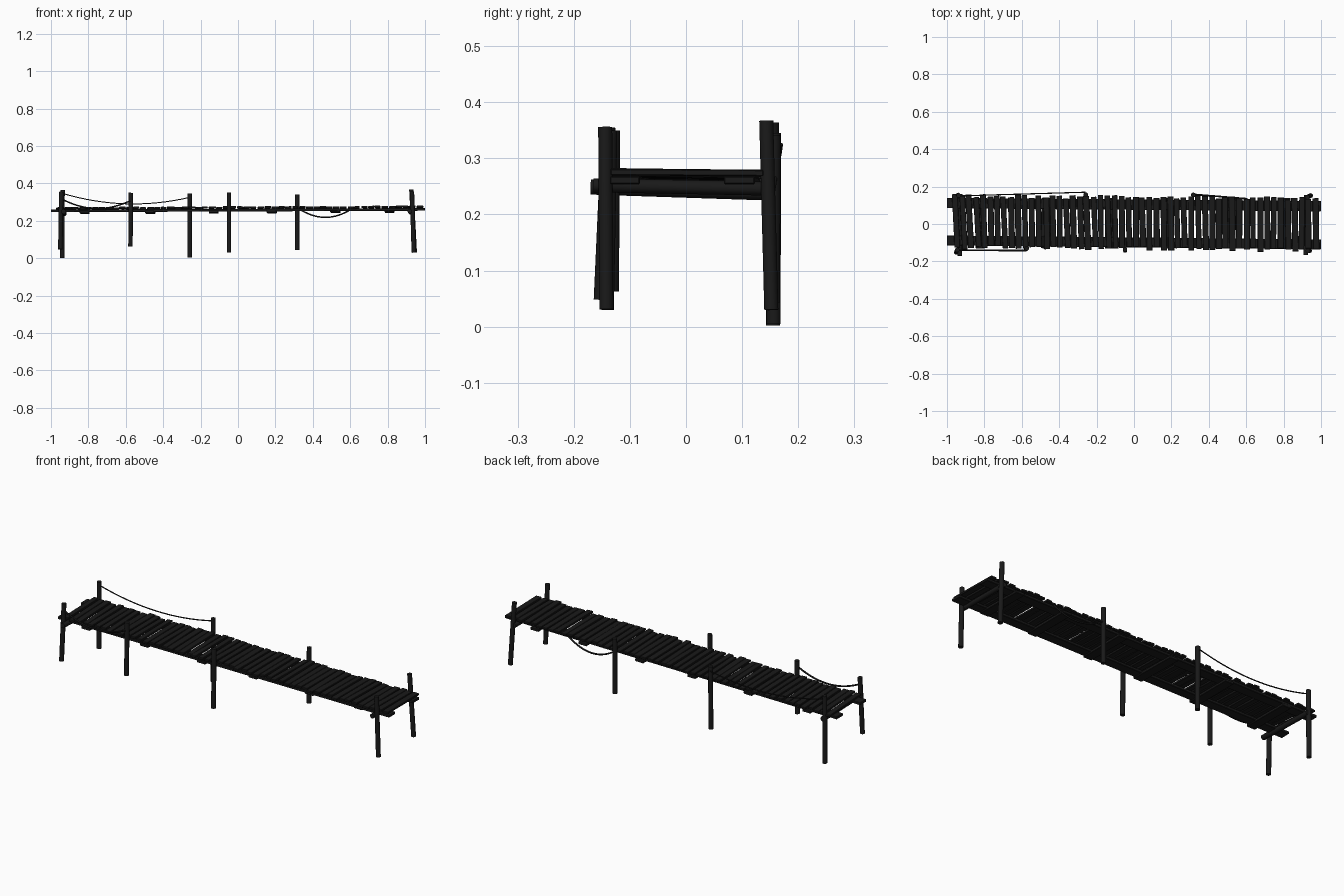
import bpy, math, random
from mathutils import Vector, Matrix

if "Cube" in bpy.data.objects:
    bpy.data.objects.remove(bpy.data.objects["Cube"])

random.seed(4)
R = random.uniform

mat = bpy.data.materials.new("dark_wood")
mat.diffuse_color = (0.01, 0.01, 0.01, 1)
mat.use_nodes = True
mat.node_tree.nodes["Principled BSDF"].inputs["Base Color"].default_value = mat.diffuse_color


def deck_z(x):
    # deck rises slightly from left to right
    return 0.2605 + 0.004 * x


def box(name, centre, size, rot=(0, 0, 0), bevel=0.0):
    bpy.ops.mesh.primitive_cube_add(size=1, location=centre, rotation=rot)
    ob = bpy.context.object
    ob.name = name
    ob.scale = size
    bpy.ops.object.transform_apply(location=False, rotation=False, scale=True)
    if bevel:
        b = ob.modifiers.new("worn_edges", 'BEVEL')
        b.width = bevel
        b.segments = 1
    ob.data.materials.append(mat)
    return ob


def pole(name, a, b, radius):
    a, b = Vector(a), Vector(b)
    d = b - a
    bpy.ops.mesh.primitive_cylinder_add(vertices=10, radius=radius, depth=d.length)
    ob = bpy.context.object
    ob.name = name
    ob.matrix_world = (Matrix.Translation((a + b) / 2)
                       @ Vector((0, 0, 1)).rotation_difference(d).to_matrix().to_4x4())
    ob.data.materials.append(mat)
    bpy.ops.object.shade_smooth_by_angle(angle=math.radians(40))
    return ob


def rope(name, a, b, sag, radius=0.003):
    a, b = Vector(a), Vector(b)
    cu = bpy.data.curves.new(name, 'CURVE')
    cu.dimensions = '3D'
    cu.bevel_depth = radius
    cu.bevel_resolution = 1
    cu.use_fill_caps = True
    n = 16
    sp = cu.splines.new('POLY')
    sp.points.add(n)
    for i in range(n + 1):
        t = i / n
        p = a.lerp(b, t)
        p.z -= sag * 4 * t * (1 - t)
        sp.points[i].co = (*p, 1)
    cu.materials.append(mat)
    ob = bpy.data.objects.new(name, cu)
    bpy.context.collection.objects.link(ob)


# Posts: bottom and top points
posts = {
    "front_left_post": ((-0.950, -0.152, 0.048), (-0.945, -0.138, 0.355)),
    "back_left_post": ((-0.940, 0.155, 0.002), (-0.938, 0.153, 0.364)),
    "front_post_1": ((-0.575, -0.132, 0.063), (-0.573, -0.130, 0.350)),
    "front_post_2": ((-0.048, -0.141, 0.030), (-0.048, -0.135, 0.350)),
    "back_post_1": ((-0.258, 0.156, 0.005), (-0.258, 0.157, 0.345)),
    "back_post_2": ((0.317, 0.155, 0.043), (0.317, 0.156, 0.342)),
    "front_right_post": ((0.940, -0.142, 0.031), (0.930, -0.144, 0.356)),
    "back_right_post": ((0.945, 0.152, 0.030), (0.927, 0.143, 0.367)),
}
for name, (a, b) in posts.items():
    pole(name, a, b, 0.0125)

# Long stringers under the planks
for name, yl, yr, w in (("back_stringer", 0.112, 0.095, 0.055), ("front_stringer", -0.088, -0.109, 0.053)):
    box(name, (0, (yl + yr) / 2, 0.257), (2.0, w, 0.014),
        (0, -0.004, math.atan2(yr - yl, 2.0)), 0.002)

# Cross battens below the stringers
for i, x in enumerate((-0.82, -0.47, -0.13, 0.18, 0.52, 0.81)):
    box(f"batten_{i + 1}", (x, 0.005, deck_z(x) - 0.012), (0.05, 0.27, 0.014),
        (-0.02, 0, R(-0.03, 0.03)), 0.002)

# End beams tied to the corner posts
pole("left_end_beam", (-0.932, -0.170, 0.249), (-0.930, 0.160, 0.238), 0.0135)
pole("right_end_beam", (0.918, -0.165, 0.252), (0.922, 0.155, 0.246), 0.0125)

# Deck planks, slightly irregular
count = 53
for i in range(count):
    t = i / (count - 1)
    x = -0.95 + 1.92 * t
    yc = 0.012 - 0.012 * t + R(-0.006, 0.006)
    length = 0.277 + R(-0.014, 0.014)
    yaw = 0.04 * (1 - t) + R(-0.02, 0.02)
    box(f"plank_{i + 1:02d}", (x + R(-0.003, 0.003), yc, deck_z(x) + 0.009 + R(-0.001, 0.002)),
        (0.031 + R(-0.003, 0.003), length, 0.011),
        (-0.01 + R(-0.01, 0.01), R(-0.05, 0.05), yaw), 0.0015)

# Hanging ropes
rope("back_rope", (-0.94, 0.150, 0.347), (-0.26, 0.170, 0.325), 0.045)
rope("front_rope", (-0.945, -0.140, 0.318), (-0.575, -0.142, 0.308), 0.047, 0.0045)
rope("loose_rope", (0.325, 0.158, 0.265), (0.605, 0.135, 0.262), 0.045, 0.0045)
